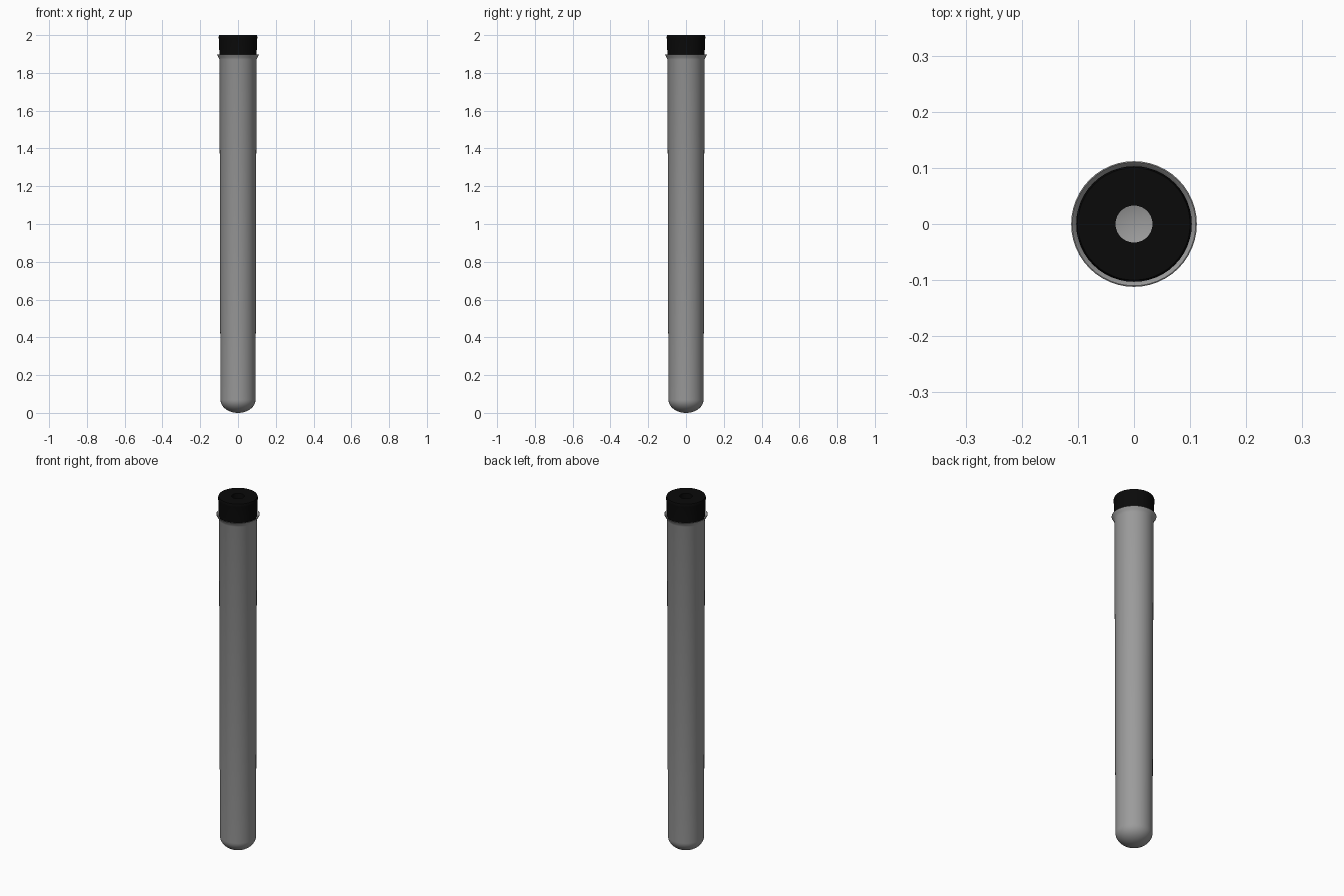
import bpy, math

default = bpy.data.objects.get("Cube")
if default:
    bpy.data.objects.remove(default, do_unlink=True)

SEGMENTS = 48


def material(name, value):
    mat = bpy.data.materials.new(name)
    mat.use_nodes = True
    colour = (value, value, value, 1)
    mat.diffuse_color = colour
    bsdf = next(n for n in mat.node_tree.nodes if n.type == 'BSDF_PRINCIPLED')
    bsdf.inputs["Base Color"].default_value = colour
    return mat


def lathe(name, profile, mat, closed=False):
    """Spin a (radius, height) profile around z; zero radius makes a pole."""
    verts, rings, faces = [], [], []
    for r, z in profile:
        count = SEGMENTS if r > 0 else 1
        rings.append([len(verts) + i % count for i in range(SEGMENTS)])
        for i in range(count):
            a = math.tau * i / SEGMENTS
            verts.append((r * math.cos(a), r * math.sin(a), z))
    pairs = list(zip(rings, rings[1:]))
    if closed:
        pairs.append((rings[-1], rings[0]))
    for low, high in pairs:
        for i in range(SEGMENTS):
            j = (i + 1) % SEGMENTS
            face = dict.fromkeys((low[i], low[j], high[j], high[i]))
            faces.append(list(face))
    mesh = bpy.data.meshes.new(name)
    mesh.from_pydata(verts, [], faces)
    mesh.materials.append(mat)
    obj = bpy.data.objects.new(name, mesh)
    bpy.context.collection.objects.link(obj)
    bpy.ops.object.select_all(action='DESELECT')
    obj.select_set(True)
    bpy.context.view_layer.objects.active = obj
    bpy.ops.object.shade_smooth_by_angle(angle=math.radians(40))
    return obj


def dome(radius, height, base, steps=10):
    """Rounded bottom, from the pole up to the wall."""
    angles = [math.pi / 2 * i / steps for i in range(steps + 1)]
    return [(radius * math.sin(a), base + height * (1 - math.cos(a)))
            for a in angles]


glass = material("grey glass", 0.33)
rubber = material("black rubber", 0.003)

# Tube: outer wall, flared lip, then inner wall back down to the bottom
outer = dome(0.093, 0.07, 0) + [(0.098, 1.87), (0.103, 1.882), (0.112, 1.897)]
inner = [(0.110, 1.898), (0.101, 1.889), (0.094, 1.87)]
inner += dome(0.088, 0.065, 0.006)[::-1]
lathe("tube", outer + inner, glass)

# Stopper: plug inside the neck, cap above the lip, bore through the middle
stopper = [(0.033, 1.77), (0.090, 1.77), (0.093, 1.885), (0.098, 1.89),
           (0.102, 1.985), (0.103, 1.99), (0.100, 2.0), (0.033, 2.0)]
lathe("stopper", stopper, rubber, closed=True)
